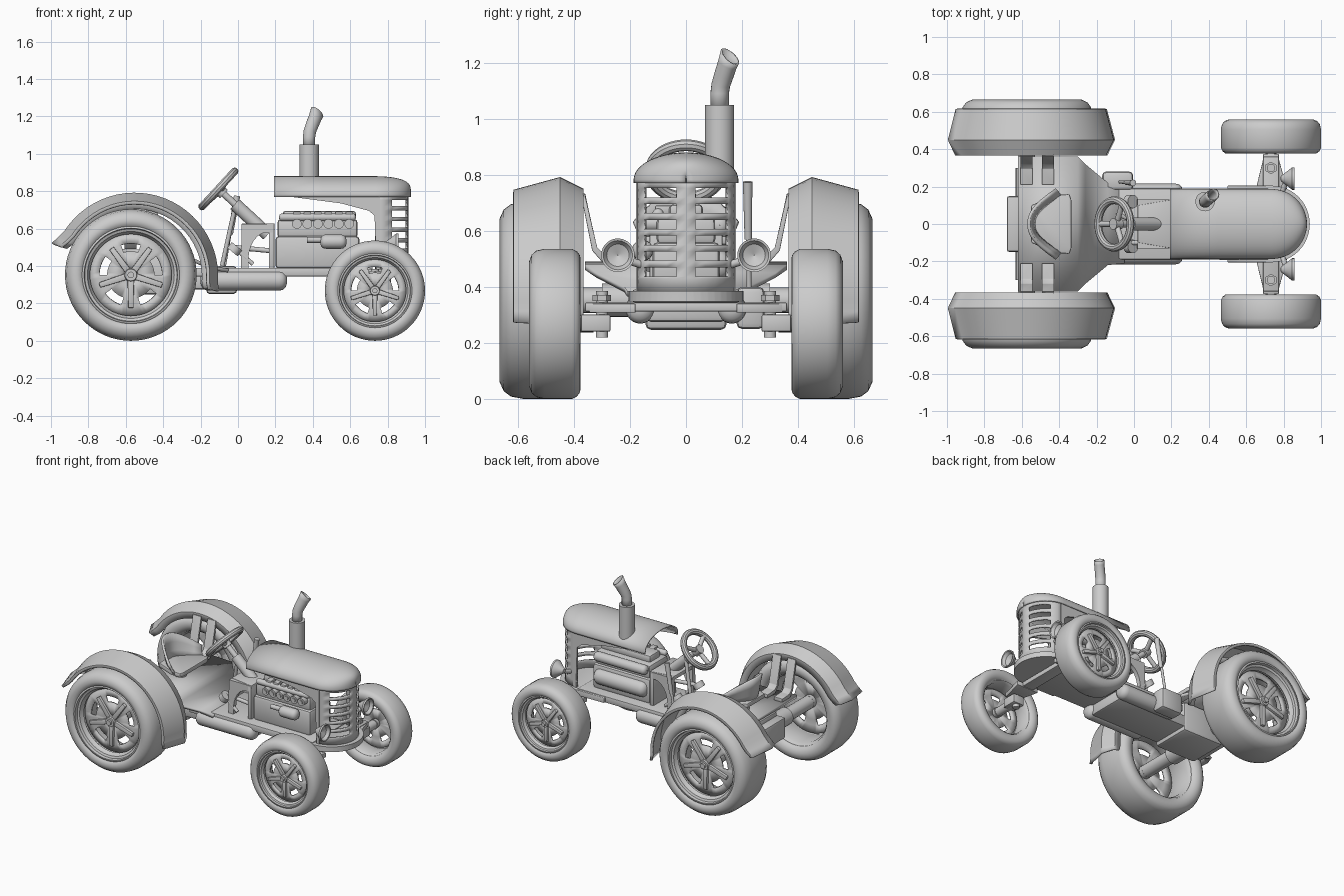
import bpy, bmesh
from math import sin, cos, pi, radians
from mathutils import Vector

if "Cube" in bpy.data.objects:
    bpy.data.objects.remove(bpy.data.objects["Cube"])

def finish(name, bm, thick=0, angle=35):
    bmesh.ops.recalc_face_normals(bm, faces=bm.faces[:])
    me = bpy.data.meshes.new(name)
    bm.to_mesh(me); bm.free()
    me.shade_smooth()
    me.set_sharp_from_angle(angle=radians(angle))
    ob = bpy.data.objects.new(name, me)
    bpy.context.collection.objects.link(ob)
    if thick:
        m = ob.modifiers.new("thickness", 'SOLIDIFY')
        m.thickness = thick; m.offset = -1
    return ob

def grid(name, rows, close_u=False, close_v=False, thick=0, skip=None, angle=35):
    """Skin a table of points; skip(i, j) leaves holes."""
    bm = bmesh.new()
    vs = [[bm.verts.new(p) for p in r] for r in rows]
    n, m = len(rows), len(rows[0])
    for i in range(n if close_v else n - 1):
        for j in range(m if close_u else m - 1):
            if not (skip and skip(i, j)):
                a, b = (i + 1) % n, (j + 1) % m
                bm.faces.new((vs[i][j], vs[i][b], vs[a][b], vs[a][j]))
    return finish(name, bm, thick, angle)

def lathe(name, cx, cz, s, prof, closed=False, n=48, **kw):
    rows = [[(cx + r * cos(2*pi*k/n), s * y, cz + r * sin(2*pi*k/n)) for k in range(n)] for y, r in prof]
    return grid(name, rows, close_u=True, close_v=closed, **kw)

def prism(name, pts, axis, lo, hi, bevel=0):
    bm = bmesh.new()
    put = {'x': lambda p, h: (h, p[0], p[1]), 'y': lambda p, h: (p[0], h, p[1]), 'z': lambda p, h: (p[0], p[1], h)}[axis]
    a = [bm.verts.new(put(p, lo)) for p in pts]
    b = [bm.verts.new(put(p, hi)) for p in pts]
    bm.faces.new(a); bm.faces.new(b)
    for i in range(len(pts)):
        j = (i + 1) % len(pts)
        bm.faces.new((a[i], a[j], b[j], b[i]))
    if bevel:
        bmesh.ops.bevel(bm, geom=bm.edges[:], offset=bevel, segments=2, profile=0.5, affect='EDGES')
    return finish(name, bm)

def box(name, x0, x1, y0, y1, z0, z1, bevel=0.006):
    return prism(name, [(x0, y0), (x1, y0), (x1, y1), (x0, y1)], 'z', z0, z1, bevel)

def rod(name, p, q, r, r2=None, n=20):
    p, q = Vector(p), Vector(q)
    bm = bmesh.new()
    bmesh.ops.create_cone(bm, cap_ends=True, segments=n, radius1=r, radius2=r if r2 is None else r2, depth=(q - p).length)
    rot = (q - p).to_track_quat('Z', 'Y')
    for v in bm.verts:
        v.co = rot @ v.co + (p + q) / 2
    return finish(name, bm)

def capsule(name, x0, x1, y, z, r):
    k = [(0, .3), (.15, .7), (.45, .95), (.8, 1)]
    prof = [(x0 + a*r, b*r) for a, b in k] + [(x1 - a*r, b*r) for a, b in reversed(k)]
    prof = [(x0, .001)] + prof + [(x1, .001)]
    return grid(name, [[(x, y + q*cos(pi*j/12), z + q*sin(pi*j/12)) for j in range(24)] for x, q in prof], close_u=True)

# wheels
def wheel(tag, cx, cz, R, y0, y1, s):
    w = y1 - y0
    tyre = [(.2, .66), (.05, .73), (0, .82), (.01, .91), (.07, .965), (.17, 1), (.7, 1), (.86, .975),
            (.95, .92), (1, .83), (.97, .755), (.92, .72), (.8, .66)]
    lathe(tag + "_tyre", cx, cz, s, [(y0 + t*w, q*R) for t, q in tyre], closed=True, n=64, angle=50)
    rim = [(.06, .74), (.1, .70), (.7, .66), (.76, .62), (.8, .64), (.86, .66), (.88, .70), (.95, .71), (.95, .74)]
    lathe(tag + "_rim", cx, cz, s, [(y0 + t*w, q*R) for t, q in rim], n=64, thick=.008)
    yd = y0 + .74*w
    lathe(tag + "_disc", cx, cz, s, [(yd, .06*R), (yd, .36*R), (yd, .48*R), (yd - .01, .63*R)], n=60, thick=.012,
          skip=lambda i, j: i == 1 and (j*6 + 3 - 90 + 18) % 72 < 36)
    rod(tag + "_hub", (cx, s*(yd - .04), cz), (cx, s*(yd + .03), cz), .13*R, .09*R)
    rod(tag + "_hub_cap", (cx, s*(yd + .02), cz), (cx, s*(yd + .045), cz), .05*R)
    for k in range(5):
        a = radians(54 + 72*k)
        d, t = Vector((cos(a), sin(a))), Vector((-sin(a), cos(a)))
        c = Vector((cx, cz))
        pts = [c + d*(u*R) + t*(v*R) for u, v in ((.05, -.05), (.5, -.04), (.5, .04), (.05, .05))]
        prism(tag + "_spoke", pts, 'y', s*(yd - .01), s*(yd + .018), .004)

RX, RZ, FX, FZ = -.573, .352, .732, .268
for s in (-1, 1):
    wheel("rear", RX, RZ, .352, .378, .665, s)
    wheel("front", FX, FZ, .268, .376, .56, s)

    # fenders with sloped crown, inner skirt and slightly flared ends
    prof = [(.366, .36), (.366, .405), (.45, .447), (.615, .402), (.618, .385)]
    arc = [(radians(-10 + 168*k/30), (0, .01, .03)[max(0, k - 28)] + .012*(k == 0)) for k in range(31)]
    grid("fender", [[(-.553 + (r + f)*cos(a), s*y, .345 + (r + f)*sin(a)) for a, f in arc] for y, r in prof], thick=.012, angle=15)
    for x in (-.575, -.46):
        prism("fender_bracket", [(s*y, z) for y, z in ((.21, .49), (.30, .49), (.335, .53), (.375, .73), (.36, .735), (.32, .54), (.295, .515), (.21, .515))],
              'x', x - .032, x + .032, .003)

    # rear axle
    rod("rear_axle_housing", (RX, s*.1, RZ), (RX, s*.3, RZ), .06)
    rod("rear_axle", (RX, s*.28, RZ), (RX, s*.58, RZ), .045)

    # front suspension
    prism("axle_arm", [(x, s*y) for x, y in ((.65, .18), (.69, .345), (.775, .345), (.82, .18))], 'z', .308, .34, .004)
    rod("kingpin", (FX, s*.3, .22), (FX, s*.3, .385), .022)
    rod("kingpin_cap", (FX, s*.3, .35), (FX, s*.3, .372), .033, n=6)
    box("stub_block", .69, .775, s*.27, s*.375, .24, .302)
    rod("stub_axle", (FX, s*.33, FZ), (FX, s*.5, FZ), .03)

    # headlamps, open towards +x
    lamp = [(.783, .001), (.785, .014), (.815, .036), (.845, .06), (.857, .06), (.855, .052), (.835, .04), (.82, .001)]
    grid("headlamp", [[(x, s*.243 + r*cos(pi*j/14), .513 + r*sin(pi*j/14)) for j in range(28)] for x, r in lamp], close_u=True)
    rod("headlamp_arm", (.79, s*.16, .48), (.81, s*.225, .50), .014)

    # side tanks
    capsule("side_tank", -.2, .262, s*.163, .322, .053)

    # hood side panels and rear engine bracket
    prism("hood_side_panel", [(.2, .795), (.2, .78), (.32, .765), (.55, .735), (.70, .695), (.73, .67), (.74, .38), (.76, .38), (.76, .795)],
          'y', s*.166, s*.178)
    arch = [(.155 - .1*cos(t), .43 + .15*sin(t)) for t in [pi*.5*k/6 for k in range(7)]]
    prism("cowl_bracket", [(.015, .385), (.055, .385)] + arch + [(.19, .58), (.19, .625), (.02, .625)], 'y', s*.1, s*.13)

# front beam
box("front_axle_beam", .69, .775, -.36, .36, .312, .345)

# chassis
box("chassis_frame", -.25, .72, -.19, .19, .345, .39)
box("chassis_belly", -.4, .24, -.14, .14, .275, .36, .015)
U = [(.735 + .205*cos(t), .205*sin(t)) for t in [-pi/2 + pi*k/24 for k in range(25)]]
prism("grille_base", U + [(.5, .205), (.5, -.205)], 'z', .348, .385, .004)
box("transmission_case", -.62, -.3, -.145, .145, .247, .46, .02)
box("rear_hitch_box", -.68, -.58, -.15, .15, .28, .43, .015)

# driver platform, rising to the rear
bm = bmesh.new()
top = [(-.62, .36, .49), (-.3, .36, .48), (-.26, .32, .45), (-.14, .22, .40), (-.05, .21, .385)]
for (x0, y0, z0), (x1, y1, z1) in zip(top, top[1:]):
    bm.faces.new([bm.verts.new(c) for c in ((x0, -y0, z0), (x1, -y1, z1), (x1, y1, z1), (x0, y0, z0))])
bmesh.ops.remove_doubles(bm, verts=bm.verts[:], dist=.0001)
finish("driver_platform", bm, .02, 20)

# seat with a raised back and low side wings
prism("seat_pan", [(-.55, -.10), (-.42, -.155), (-.345, -.16), (-.335, -.13), (-.335, .13), (-.345, .16), (-.42, .155), (-.55, .10)],
      'z', .55, .582, .008)
rows = []
for z, lean in ((.56, 0), (.62, .012), (.68, .02), (.74, .03)):
    rows.append([(-.54 - lean + .15*(abs(u)**2.6), (.12 + lean)*u + .04*u**3, z - (z - .56)*.6*abs(u)**3)
                 for u in [-1 + k/8 for k in range(17)]])
grid("seat_back", rows, thick=.016)
rod("seat_post", (-.45, 0, .45), (-.45, 0, .56), .04)

# engine
box("engine_block", .2, .65, -.12, .12, .385, .56, .02)
box("cylinder_head", .21, .64, -.105, .105, .55, .65, .02)
box("valve_cover", .24, .63, -.06, .06, .64, .695, .015)
for k in range(6):
    x = .315 + k*.056
    rod("cylinder_port", (x, -.09, .625), (x, -.145, .625), .026)
    rod("port_bolt", (x, -.14, .625), (x, -.152, .625), .014)
    box("rocker_cap", x - .02, x + .02, -.11, -.05, .66, .69, .004)
capsule("intake_pipe", .22, .63, .12, .62, .033)
capsule("exhaust_manifold", .22, .63, -.10, .66, .02)
capsule("oil_sump", .22, .63, .11, .48, .055)
capsule("starter_motor", .44, .58, -.155, .53, .038)
rod("starter_shaft", (.37, -.155, .54), (.45, -.155, .54), .016)

# domed hood
st = [(.192, .187, .098), (.45, .187, .098)]
for k in range(13):
    t = pi/2*k/12*.995
    st.append((.735 + .19*sin(t), .187*cos(t), .098*max(cos(t), .01)**.5))
hood = []
for x, w, h in st:
    arc = [(x, w*cos(pi*j/24), .782 + h*sin(pi*j/24)) for j in range(25)]
    hood.append([(x, w, .77)] + arc + [(x, -w, .77)])
grid("hood", hood, thick=.01, angle=50)

# slotted grille wrapped around the nose
ang = [-90, -75, -60, -48, -36, -23, -11, 0, 11, 23, 36, 48, 60, 75, 90]
plan = [(.735 + .176*cos(radians(a)), .176*sin(radians(a))) for a in ang]
zs = [.38, .43]
for k in range(6):
    zs += [.437 + k*.0565, .470 + k*.0565]
zs.append(.785)
grid("grille", [[(x, y, z) for x, y in plan] for z in zs], thick=.012,
     skip=lambda i, j: 2 <= i < 14 and i % 2 == 0 and j in (2, 3, 4, 5, 8, 9, 10, 11))

# exhaust stack with a bent open tip
ex = [((.38, .12, 1.03), 0), ((.38, .12, 1.09), 0), ((.384, .124, 1.12), .25), ((.397, .135, 1.155), .45),
      ((.413, .148, 1.195), .55), ((.423, .157, 1.222), .9)]
grid("exhaust_pipe", [[(c[0] + .033*cos(pi*j/10), c[1] + .033*sin(pi*j/10), c[2] - t*.033*cos(pi*j/10 - pi/4))
     for j in range(20)] for c, t in ex], close_u=True, thick=.006)
rod("muffler", (.38, .12, .80), (.38, .12, 1.05), .052, n=28)

# cowl and steering
prism("cowl_top", [(.02, -.1), (.195, -.13), (.195, .13), (.02, .1)], 'z', .60, .628, .005)
box("firewall", .165, .195, -.13, .13, .385, .62)
C, N = Vector((-.105, 0, .812)), Vector((.735, 0, -.678))
A, B = Vector((.678, 0, .735)), Vector((0, 1, 0))
ring = []
for i in range(48):
    d = A*cos(pi*i/24) + B*sin(pi*i/24)
    ring.append([C + d*(.127 + .021*cos(pi*j/5)) + N*.021*sin(pi*j/5) for j in range(10)])
grid("steering_wheel", ring, close_u=True, close_v=True)
for a in (pi/3, pi, 5*pi/3):
    rod("steering_spoke", C + N*.015, C + (A*cos(a) + B*sin(a))*.125, .015)
rod("steering_hub", C - N*.01, C + N*.04, .03)
rod("steering_shaft", C, C + N*.2, .018)
rod("steering_column", C + N*.12, C + N*.36, .035)

# step box, lever and pedals
box("step_box", -.17, -.005, .18, .28, .25, .40, .02)
rod("lever_rod", (-.075, .225, .39), (-.035, .222, .62), .009)
rod("lever_grip", (-.04, .222, .57), (-.005, .22, .775), .013, .017)
rod("support_rod", (-.085, .05, .40), (-.01, .02, .74), .012)
for y in (-.12, .12):
    rod("pedal_arm", (.08, y, .41), (-.01, y, .49), .011)
    rod("pedal", (-.03, y, .475), (-.005, y, .505), .036)
rod("brake_rod", (-.02, -.1, .5), (.19, -.1, .48), .013)
